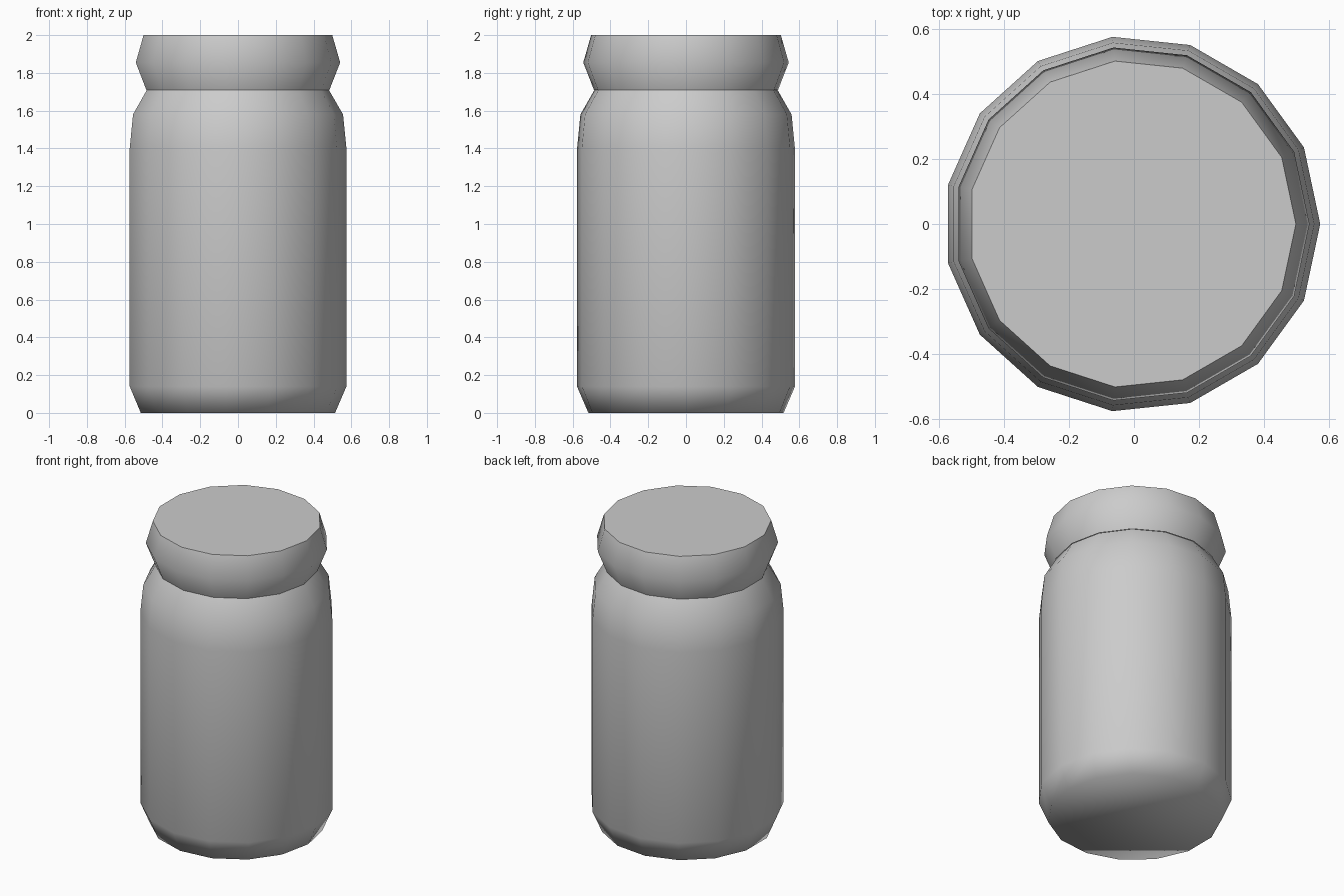
import bpy, bmesh, math

if "Cube" in bpy.data.objects:
    bpy.data.objects.remove(bpy.data.objects["Cube"])

SIDES = 15
CENTRE_X = -0.006  # odd side count: shift so the bounds are centred


def lathe(name, profile, cap_bottom=False, cap_top=False):
    """Revolve (radius, z) points into a low-poly shell with optional caps."""
    bm = bmesh.new()
    rings = []
    for r, z in profile:
        rings.append([bm.verts.new((CENTRE_X + r * math.cos(a), r * math.sin(a), z))
                      for a in (math.tau * i / SIDES for i in range(SIDES))])
    for low, high in zip(rings, rings[1:]):
        for i in range(SIDES):
            j = (i + 1) % SIDES
            bm.faces.new((low[i], low[j], high[j], high[i]))
    if cap_bottom:
        bm.faces.new(rings[0][::-1])
    for f in bm.faces:
        f.smooth = True
    # flat top with a crisp rim
    if cap_top:
        top = bm.faces.new(rings[-1])
        for e in top.edges:
            e.smooth = False
    mesh = bpy.data.meshes.new(name)
    bm.to_mesh(mesh)
    bm.free()
    obj = bpy.data.objects.new(name, mesh)
    bpy.context.collection.objects.link(obj)
    return obj


# jar body: softened base, straight wall, rounded shoulder, neck
lathe("jar_body", [(0.52, 0), (0.58, 0.14), (0.58, 1.40), (0.562, 1.58), (0.487, 1.71)],
      cap_bottom=True)

# lid: flared band with a flat top
lathe("jar_lid", [(0.49, 1.71), (0.547, 1.855), (0.505, 2.0)], cap_top=True)
